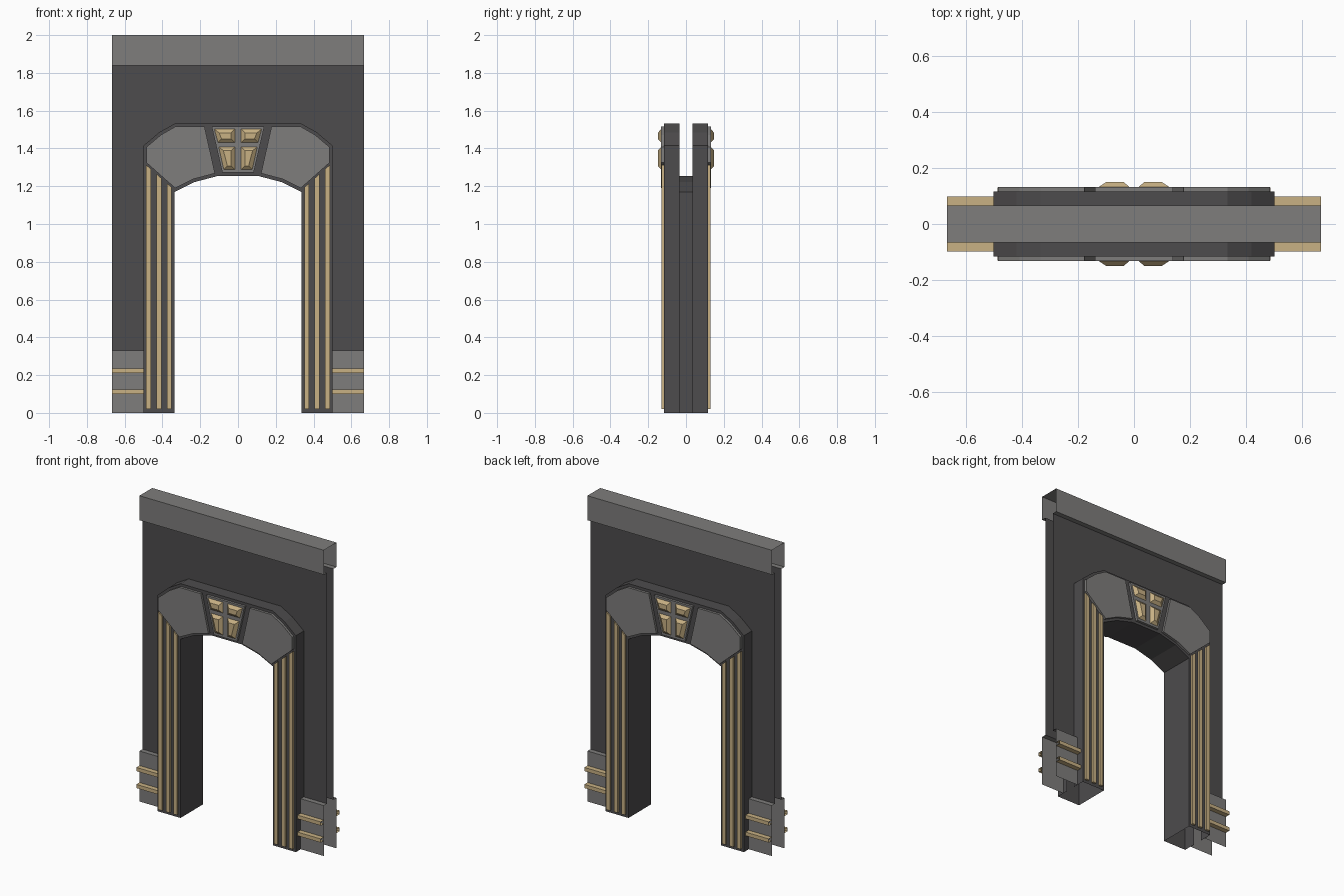
import bpy, bmesh

if "Cube" in bpy.data.objects:
    bpy.data.objects.remove(bpy.data.objects["Cube"])


def material(name, rgb):
    m = bpy.data.materials.new(name)
    m.diffuse_color = (*rgb, 1)
    m.use_nodes = True
    m.node_tree.nodes["Principled BSDF"].inputs["Base Color"].default_value = m.diffuse_color
    return m


DARK = material("dark_stone", (0.075, 0.072, 0.074))
GREY = material("grey_stone", (0.21, 0.205, 0.2))
GOLD = material("gold", (0.58, 0.44, 0.23))

# Main depths (distance from the centre plane) and half width
WALL, TRIM, BAND, FRAME, PANEL, GEM = 0.034, 0.066, 0.098, 0.116, 0.132, 0.149
HALF = 0.667


def finish(name, faces, mat):
    """Make an object from coordinate loops, mirrored left/right and front/back."""
    bm = bmesh.new()
    for f in faces:
        bm.faces.new([bm.verts.new(c) for c in f])
    bmesh.ops.remove_doubles(bm, verts=bm.verts, dist=1e-5)
    bmesh.ops.recalc_face_normals(bm, faces=bm.faces)
    # the most frontal face must look towards -y
    front = max(bm.faces, key=lambda f: abs(f.normal.y) * f.calc_area())
    if front.normal.y > 0:
        bmesh.ops.reverse_faces(bm, faces=bm.faces)
    me = bpy.data.meshes.new(name)
    bm.to_mesh(me)
    bm.free()
    me.materials.append(mat)
    ob = bpy.data.objects.new(name, me)
    bpy.context.collection.objects.link(ob)
    mod = ob.modifiers.new("mirror", 'MIRROR')
    mod.use_axis = (True, True, False)
    mod.merge_threshold = 0.0005
    return ob


def strip(path, d0, d1):
    """Quads along an xz path between two depths."""
    return [[(a[0], -d0, a[1]), (b[0], -d0, b[1]), (b[0], -d1, b[1]), (a[0], -d1, a[1])]
            for a, b in zip(path, path[1:])]


def flat(poly, d):
    return [[(x, -d, z) for x, z in poly]]


def plate(name, poly, d0, d1, mat):
    """Raised plate without back; no side on the centre line."""
    sides = []
    for a, b in zip(poly, poly[1:] + poly[:1]):
        if a[0] or b[0]:
            sides += strip([a, b], d0, d1)
    return finish(name, flat(poly, d1) + sides, mat)


def moulding(name, profile, x0, x1, mat):
    """Depth/height profile run along x, ends open."""
    faces = [[(x0, -a[0], a[1]), (x1, -a[0], a[1]), (x1, -b[0], b[1]), (x0, -b[0], b[1])]
             for a, b in zip(profile, profile[1:])]
    return finish(name, faces, mat)


# Arch surround: hollow pillars and arch with full-depth soffit
outer = [(0.5, 0), (0.5, 1.415), (0.418, 1.485), (0.333, 1.533), (0, 1.533)]
inner = [(0, 1.254), (0.108, 1.254), (0.23, 1.222), (0.335, 1.17), (0.335, 0)]
finish("arch_surround", flat(outer + inner, FRAME) + strip(outer, WALL, FRAME)
       + strip(inner, FRAME, 0), DARK)

# Wall sheets around the arch
finish("wall", flat([(HALF, 0.33), (HALF, 1.84), (0, 1.84)] + outer[:0:-1]
                    + [(0.5, 0.33)], WALL), DARK)

# Top beam and base trim
moulding("top_beam", [(WALL, 1.84), (TRIM, 1.84), (TRIM, 2), (0, 2)], 0, HALF, GREY)
moulding("base_trim", [(TRIM, 0), (TRIM, 0.33), (WALL, 0.33)], 0.5, HALF, GREY)
for z in (0.1, 0.211):
    moulding("base_band", [(TRIM, z), (BAND, z), (BAND, z + 0.024), (TRIM, z + 0.024)],
             0.5, HALF, GOLD)

# Raised arch panels and keystone
plate("arch_panel", [(0.177, 1.515), (0.333, 1.515), (0.408, 1.472), (0.485, 1.407),
                     (0.485, 1.325), (0.333, 1.19), (0.235, 1.238), (0.122, 1.268)],
      FRAME, PANEL, GREY)
plate("keystone", [(0, 1.515), (0.139, 1.515), (0.083, 1.272), (0, 1.272)],
      FRAME, PANEL, GREY)

# Gold pillar strips with tops cut on the slant
for x0, x1 in ((0.352, 0.376), (0.405, 0.431), (0.46, 0.487)):
    t0, t1 = (1.178 + (x - 0.333) * 0.88 for x in (x0, x1))
    plate("pillar_strip", [(x0, 0.02), (x1, 0.02), (x1, t1), (x0, t0)], FRAME, 0.13, GOLD)


# Gold keystone gems: tapered blocks
def gem(name, zt, zb, xt, xb, inset):
    base = [(0.017, zt), (xt, zt), (xb, zb), (0.017, zb)]
    i = inset
    top = [(0.017 + i, zt - i), (xt - 1.3 * i, zt - i), (xb - i, zb + i), (0.017 + i, zb + i)]
    faces = flat(top, GEM)
    for k in range(4):
        n = (k + 1) % 4
        faces.append([(base[k][0], -PANEL, base[k][1]), (base[n][0], -PANEL, base[n][1]),
                      (top[n][0], -GEM, top[n][1]), (top[k][0], -GEM, top[k][1])])
    finish(name, faces, GOLD)


gem("upper_gem", 1.502, 1.432, 0.125, 0.106, 0.019)
gem("lower_gem", 1.408, 1.288, 0.102, 0.075, 0.019)
